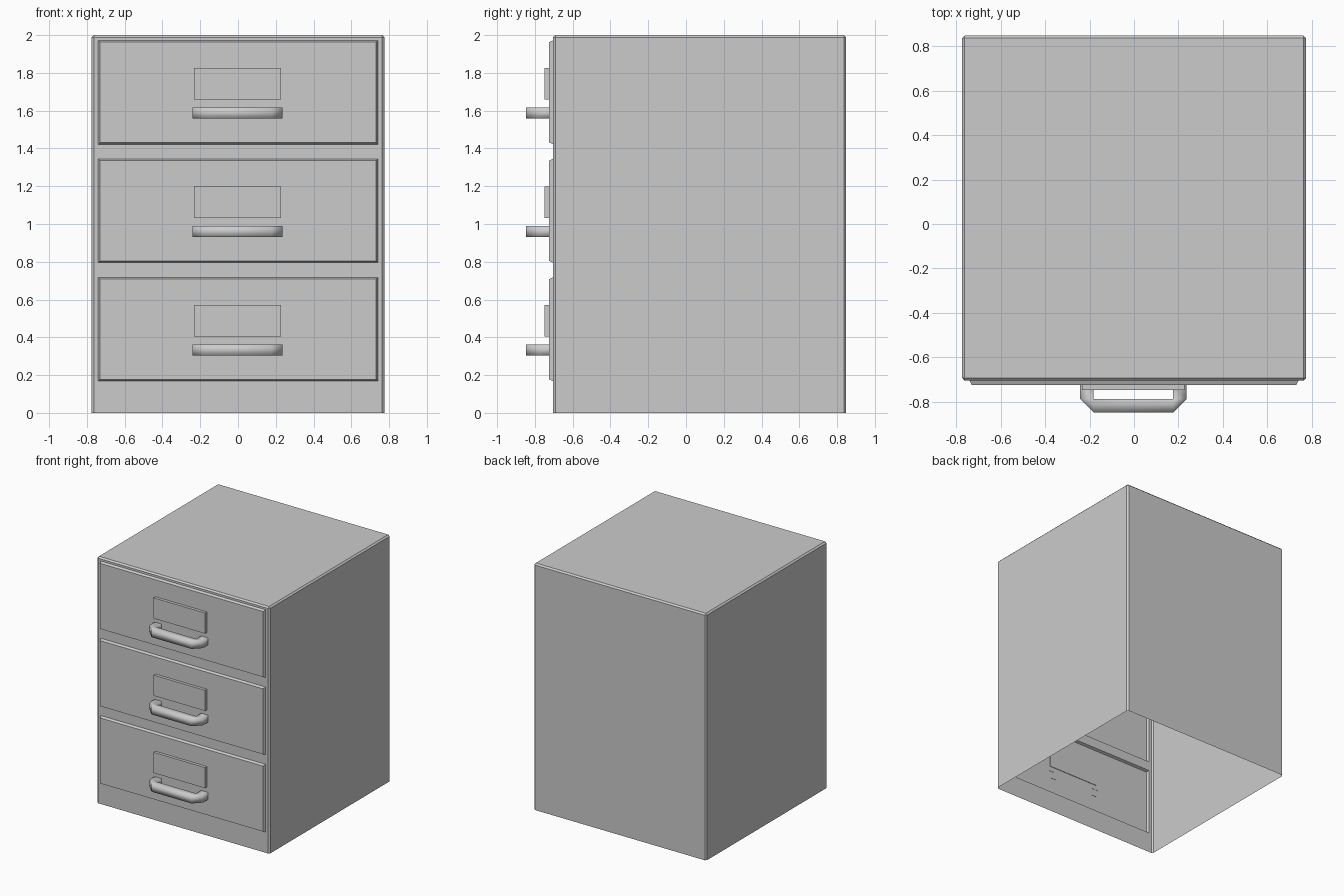
import bpy, bmesh
from mathutils import Vector

if "Cube" in bpy.data.objects:
    bpy.data.objects.remove(bpy.data.objects["Cube"])

PITCH = 0.627                      # drawer spacing
HX, Y0, Y1, H = 0.775, -0.704, 0.848, 2.0
DRAWER_X, DRAWER_Z, DRAWER_H = 0.74, 0.168, 0.55


def finish(name, bm, smooth=False):
    bmesh.ops.recalc_face_normals(bm, faces=bm.faces)
    mesh = bpy.data.meshes.new(name)
    bm.to_mesh(mesh)
    bm.free()
    for p in mesh.polygons:
        p.use_smooth = smooth
    obj = bpy.data.objects.new(name, mesh)
    bpy.context.collection.objects.link(obj)
    return obj


def box(bm, lo, hi):
    verts = bmesh.ops.create_cube(bm, size=1)["verts"]
    for v in verts:
        v.co = Vector([hi[i] if v.co[i] > 0 else lo[i] for i in range(3)])


# Cabinet shell: open underneath, chamfered upright and top edges
bm = bmesh.new()
box(bm, (-HX, Y0, 0), (HX, Y1, H))
bottom = [f for f in bm.faces if f.calc_center_median().z < 0.01]
bmesh.ops.delete(bm, geom=bottom, context="FACES_ONLY")
edges = [e for e in bm.edges if max(v.co.z for v in e.verts) > 0.01]
bmesh.ops.bevel(bm, geom=edges, offset=0.012, segments=1, affect="EDGES")


# Slice the front into drawer panels, then raise each panel with sloped sides
def front_faces():
    return [f for f in bm.faces if all(abs(v.co.y - Y0) < 1e-4 for v in f.verts)]


cuts = [((s * DRAWER_X, 0, 0), (1, 0, 0)) for s in (-1, 1)]
for i in range(3):
    z = DRAWER_Z + i * PITCH
    cuts += [((0, 0, z), (0, 0, 1)), ((0, 0, z + DRAWER_H), (0, 0, 1))]
for co, no in cuts:
    faces = front_faces()
    geom = set(faces)
    for f in faces:
        geom.update(f.edges)
        geom.update(f.verts)
    bmesh.ops.bisect_plane(bm, geom=list(geom), plane_co=co, plane_no=no)
bm.normal_update()
centres = [DRAWER_Z + DRAWER_H / 2 + i * PITCH for i in range(3)]
panels = []
for f in front_faces():
    c = f.calc_center_median()
    if abs(c.x) < 0.1 and any(abs(c.z - z) < 0.05 for z in centres):
        panels.append(f)
bmesh.ops.inset_individual(bm, faces=panels, thickness=0.013, depth=0.02)
finish("cabinet_body", bm)

# Handle path as (outer, inner) points; bends pivot on the inner corners
PATH = [((-0.242, -0.722), (-0.182, -0.722)), ((-0.242, -0.788), (-0.182, -0.788)),
        ((-0.182, -0.848), (-0.182, -0.788)), ((0.176, -0.848), (0.176, -0.788)),
        ((0.236, -0.788), (0.176, -0.788)), ((0.236, -0.722), (0.176, -0.722))]


def handle(name, z0, z1):
    bm = bmesh.new()
    rings = [[bm.verts.new((*p, z)) for p, z in ((o, z0), (o, z1), (i, z1), (i, z0))]
             for o, i in PATH]
    for a, b in zip(rings, rings[1:]):
        for k in range(4):
            n = (k + 1) % 4
            bm.faces.new((a[k], a[n], b[n], b[k]))
    bmesh.ops.remove_doubles(bm, verts=bm.verts, dist=1e-5)
    finish(name, bm, smooth=True)


# Label plate and handle on each drawer
for i in range(3):
    dz = i * PITCH
    bm = bmesh.new()
    box(bm, (-0.234, -0.748, 0.404 + dz), (0.228, -0.72, 0.571 + dz))
    finish(f"label_plate_{i + 1}", bm)
    handle(f"drawer_handle_{i + 1}", 0.304 + dz, 0.363 + dz)
